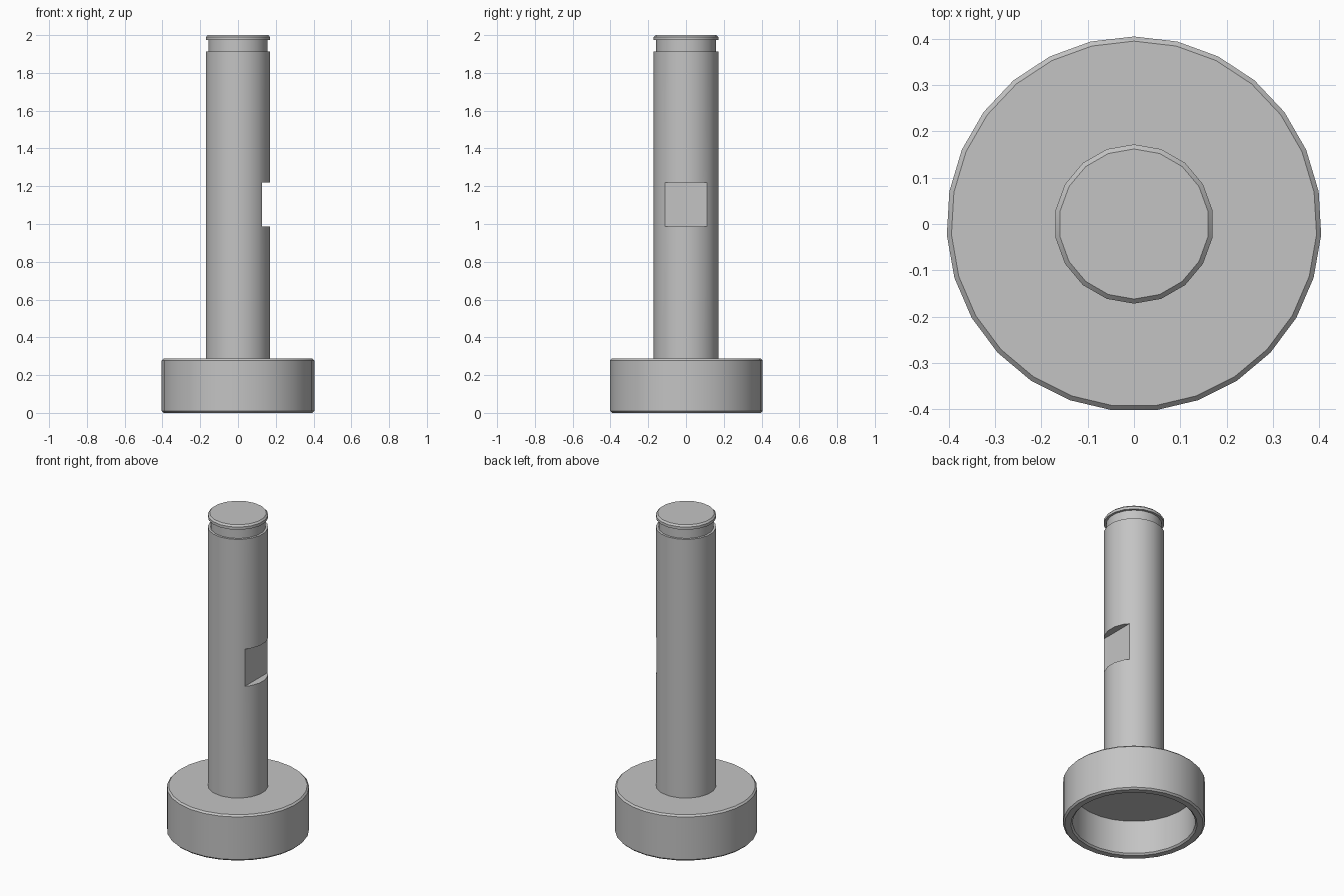
import bpy
import bmesh
from math import cos, sin, tau, pi, radians

if "Cube" in bpy.data.objects:
    bpy.data.objects.remove(bpy.data.objects["Cube"], do_unlink=True)

# Single metal colour
steel = bpy.data.materials.new("plain grey steel")
steel.use_nodes = True
grey = (0.55, 0.55, 0.55, 1)
steel.diffuse_color = grey
steel.node_tree.nodes["Principled BSDF"].inputs["Base Color"].default_value = grey


def lathe(name, profile, sides):
    """Revolve a bottom-to-top (radius, height) profile and cap both ends."""
    bm = bmesh.new()
    rings = []
    for r, z in profile:
        angles = [pi / 2 + tau * i / sides for i in range(sides)]
        rings.append([bm.verts.new((r * cos(a), r * sin(a), z)) for a in angles])
    for low, high in zip(rings, rings[1:]):
        for i in range(sides):
            j = (i + 1) % sides
            bm.faces.new((low[i], low[j], high[j], high[i]))
    bm.faces.new(rings[0][::-1])
    bm.faces.new(rings[-1])
    bmesh.ops.recalc_face_normals(bm, faces=bm.faces)
    mesh = bpy.data.meshes.new(name)
    bm.to_mesh(mesh)
    bm.free()
    mesh.materials.append(steel)
    obj = bpy.data.objects.new(name, mesh)
    bpy.context.collection.objects.link(obj)
    return obj


def activate(obj):
    bpy.ops.object.select_all(action="DESELECT")
    obj.select_set(True)
    bpy.context.view_layer.objects.active = obj


# Hollow round head, chamfered on its rims; the profile starts in the recess
head = lathe("hollow_head", [
    (0.35, 0.22), (0.35, 0.01), (0.36, 0),
    (0.395, 0), (0.405, 0.01), (0.405, 0.278), (0.395, 0.288),
], 27)

# Long shaft with a retaining groove and a chamfered tip
shaft = lathe("shaft", [
    (0.172, 0.25), (0.172, 1.912), (0.158, 1.912), (0.158, 1.973),
    (0.172, 1.973), (0.172, 1.99), (0.162, 2),
], 18)

# Flat milled into the left side of the shaft
bpy.ops.mesh.primitive_cube_add(size=1, location=(0.227, 0, 1.104))
cutter = bpy.context.object
cutter.name = "flat_cutter"
cutter.scale = (0.2, 0.6, 0.234)
cutter.hide_render = True
cutter.data.materials.append(steel)
activate(shaft)
cut = shaft.modifiers.new("milled flat", "BOOLEAN")
cut.operation = "DIFFERENCE"
cut.solver = "EXACT"
cut.object = cutter
bpy.ops.object.modifier_apply(modifier=cut.name)
bpy.data.objects.remove(cutter, do_unlink=True)

# Round walls smooth, chamfers and cuts crisp
for part in (head, shaft):
    activate(part)
    bpy.ops.object.shade_smooth_by_angle(angle=radians(30))
